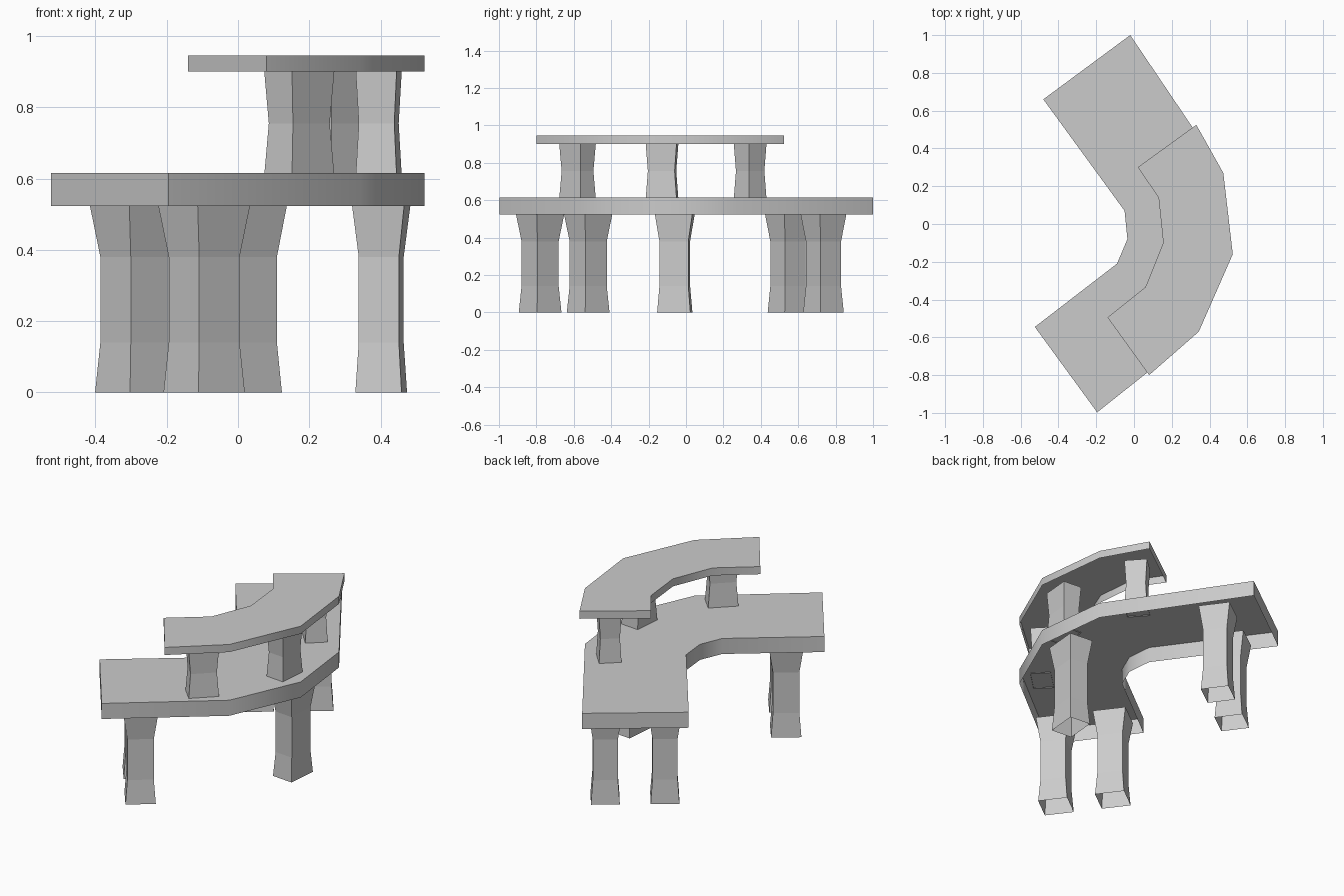
import bpy, bmesh, math
from mathutils import Vector, Matrix

if "Cube" in bpy.data.objects:
    bpy.data.objects.remove(bpy.data.objects["Cube"])


def finish(bm, name):
    me = bpy.data.meshes.new(name)
    bm.normal_update()
    bm.to_mesh(me)
    bm.free()
    ob = bpy.data.objects.new(name, me)
    bpy.context.collection.objects.link(ob)
    return ob


def slab(name, outer, inner, z0, z1):
    """Curved board, open underneath, from matching outer and inner edge points."""
    bm = bmesh.new()
    outline = outer + inner[::-1]
    n = len(outline)
    low = [bm.verts.new((*p, z0)) for p in outline]
    high = [bm.verts.new((*p, z1)) for p in outline]
    for k in range(n):
        j = (k + 1) % n
        bm.faces.new((low[j], low[k], high[k], high[j]))
    m = len(outer)
    for k in range(m - 1):
        bm.faces.new((high[k], high[n - 1 - k], high[n - 2 - k], high[k + 1]))
    ob = finish(bm, name)
    bpy.ops.object.select_all(action='DESELECT')
    ob.select_set(True)
    bpy.context.view_layer.objects.active = ob
    bpy.ops.object.shade_smooth_by_angle(angle=math.radians(35))


def leg(name, x, y, sx, sy, angle, profile):
    """Open four-sided leg; profile holds (height, width scale)."""
    bm = bmesh.new()
    rot = Matrix.Rotation(math.radians(angle), 3, 'Z')
    rings = []
    for z, s in profile:
        rings.append([bm.verts.new(rot @ Vector((u * sx * s / 2, v * sy * s / 2, z)) + Vector((x, y, 0)))
                      for u, v in ((-1, -1), (1, -1), (1, 1), (-1, 1))])
    for a, b in zip(rings, rings[1:]):
        for k in range(4):
            bm.faces.new((a[k], a[(k + 1) % 4], b[(k + 1) % 4], b[k]))
    finish(bm, name)


# Curved seat and the raised curved table
slab("seat",
     [(-.02, 1), (.473, .27), (.523, -.16), (.343, -.57), (-.195, -.997)],
     [(-.48, .66), (-.05, .07), (-.035, -.08), (-.09, -.21), (-.525, -.545)],
     .523, .615)
slab("table_top",
     [(.33, .525), (.473, .27), (.523, -.16), (.343, -.57), (.08, -.80)],
     [(.02, .30), (.13, .14), (.155, -.10), (.06, -.335), (-.14, -.495)],
     .90, .945)

# Seat legs: a pair at each end and one at the bend
low = [(0, 1), (.14, .87), (.38, .87), (.525, 1.13)]
leg("front_leg_right", -.095, -.78, .163, .163, 37, low)
leg("front_leg_left", -.287, -.523, .163, .163, 37, low)
leg("back_leg_right", .015, .735, .155, .155, 36, low)
leg("back_leg_left", -.243, .545, .155, .155, 36, low)
leg("middle_leg", .402, -.06, .13, .178, -5, low)

# Table legs standing on the seat
high = [(.61, 1), (.755, .87), (.90, 1)]
leg("table_leg_front", .172, -.58, .112, .165, -46, high)
leg("table_leg_middle", .395, -.128, .115, .165, -5, high)
leg("table_leg_back", .265, .343, .122, .125, 42, high)
